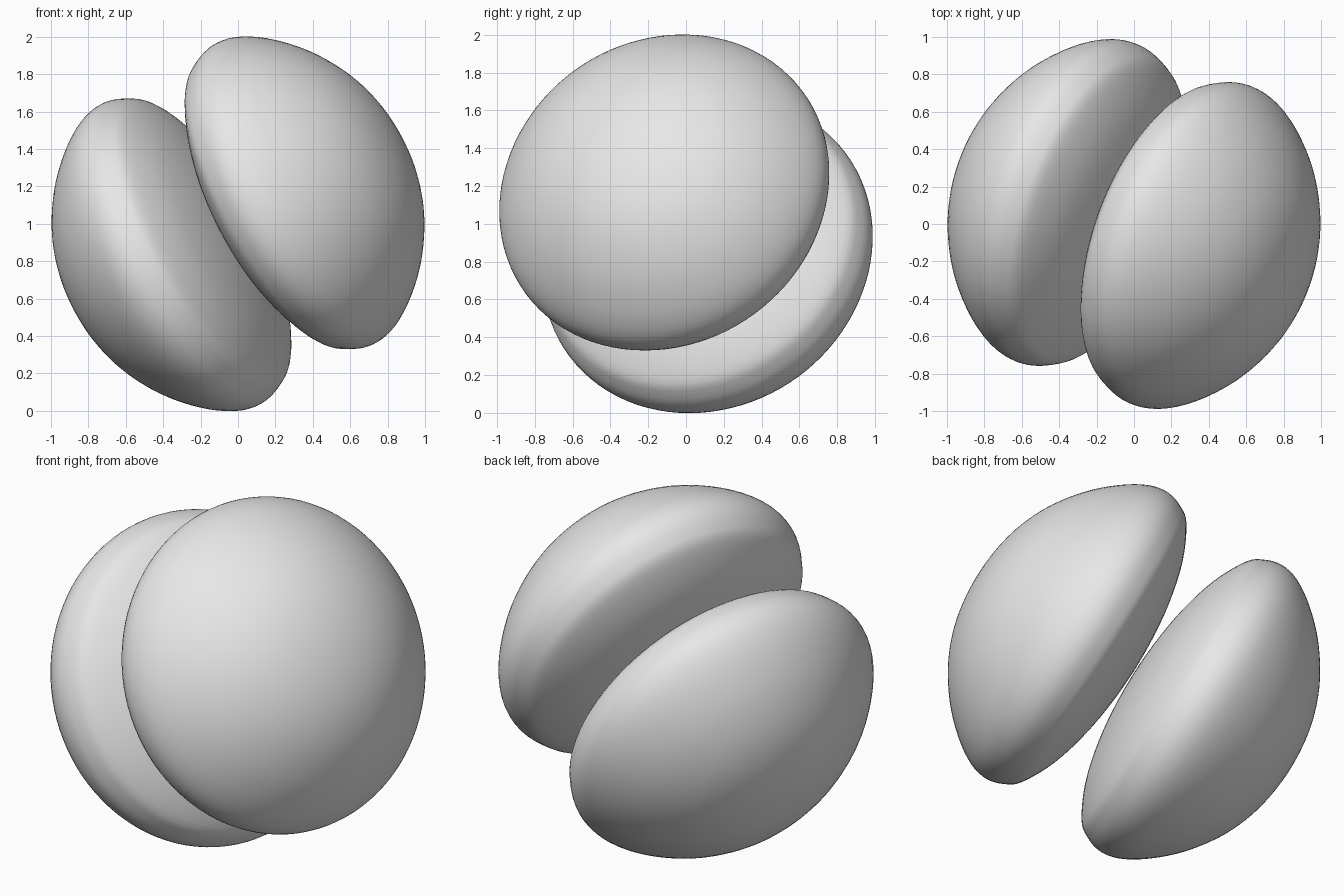
import bpy
import bmesh
import math
from mathutils import Vector

cube = bpy.data.objects.get("Cube")
if cube:
    bpy.data.objects.remove(cube, do_unlink=True)

# Single plain grey
grey = bpy.data.materials.new("light_grey")
grey.use_nodes = True
grey.diffuse_color = (0.8, 0.8, 0.8, 1)
grey.node_tree.nodes["Principled BSDF"].inputs["Base Color"].default_value = (0.8, 0.8, 0.8, 1)

CENTRE = Vector((0, 0, 1))
AXIS = Vector((0.84, -0.31, 0.445)).normalized()

# Half profile of a lobe: (radius, distance along axis), inner face to outer cap
PROFILE = [(0, 0.005), (0.2, 0.013), (0.42, 0.042), (0.64, 0.1), (0.82, 0.19),
           (0.88, 0.265), (0.908, 0.36), (0.885, 0.47), (0.8, 0.605),
           (0.66, 0.75), (0.47, 0.878), (0.25, 0.958), (0, 0.985)]


def smooth_profile(points, steps):
    """Run a smooth spline through the points, mirrored across the axis at both ends."""
    pts = [Vector((r, 0, z)) for r, z in points]
    mirror = lambda p: Vector((-p.x, 0, p.z))
    pts = [mirror(pts[1])] + pts + [mirror(pts[-2])]
    curve = []
    for a, b, c, d in zip(pts, pts[1:], pts[2:], pts[3:]):
        for i in range(steps):
            t = i / steps
            curve.append(b + (c - a) * t / 2
                         + (a * 2 - b * 5 + c * 4 - d) * t ** 2 / 2
                         + (b * 3 - a - c * 3 + d) * t ** 3 / 2)
    return curve + [pts[-2]]


def make_lobe(name, direction):
    """Spin the profile into a rounded cap pointing along the direction."""
    bm = bmesh.new()
    verts = [bm.verts.new(p) for p in smooth_profile(PROFILE, 4)]
    edges = [bm.edges.new(pair) for pair in zip(verts, verts[1:])]
    bmesh.ops.spin(bm, geom=verts + edges, cent=(0, 0, 0), axis=(0, 0, 1),
                   angle=math.tau, steps=96)
    bmesh.ops.remove_doubles(bm, verts=bm.verts[:], dist=0.0005)
    bmesh.ops.recalc_face_normals(bm, faces=bm.faces[:])
    for face in bm.faces:
        face.smooth = True
    mesh = bpy.data.meshes.new(name)
    bm.to_mesh(mesh)
    bm.free()
    mesh.materials.append(grey)
    obj = bpy.data.objects.new(name, mesh)
    obj.location = CENTRE
    obj.rotation_euler = direction.to_track_quat("Z", "Y").to_euler()
    bpy.context.collection.objects.link(obj)


# Two opposite lobes meeting at the centre
make_lobe("upper_lobe", AXIS)
make_lobe("lower_lobe", -AXIS)
